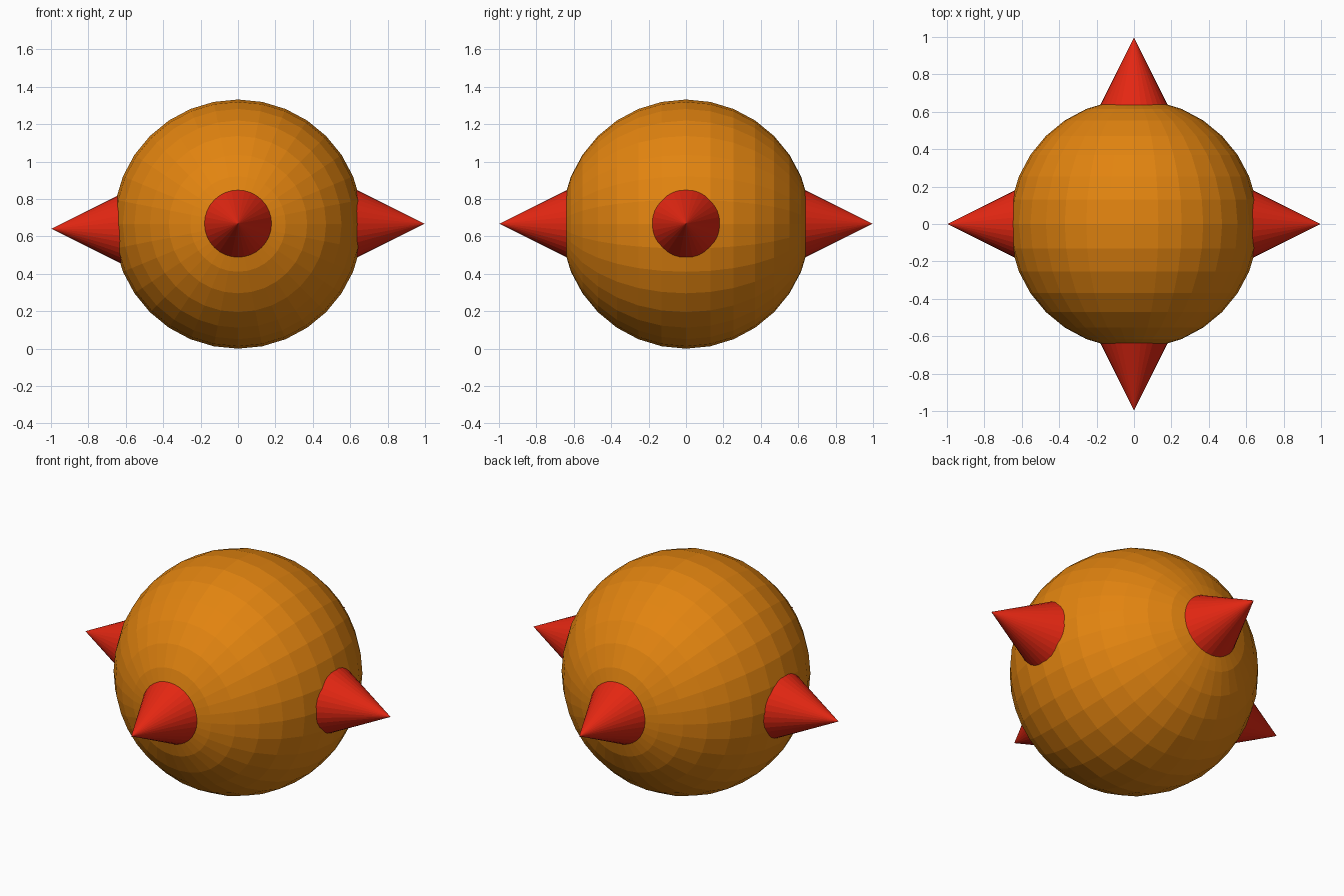
import bpy
from mathutils import Vector
from math import pi

if "Cube" in bpy.data.objects:
    bpy.data.objects.remove(bpy.data.objects["Cube"])

R = 0.666       # ball radius, also its centre height
TIP = 0.997     # distance of spike tips from the axis


def material(name, color):
    m = bpy.data.materials.new(name)
    m.diffuse_color = (*color, 1)
    m.use_nodes = True
    m.node_tree.nodes["Principled BSDF"].inputs["Base Color"].default_value = m.diffuse_color
    return m


orange = material("orange", (0.76, 0.23, 0.005))
red = material("red", (0.78, 0.02, 0.006))

# Ball, with its poles facing front and back
bpy.ops.mesh.primitive_uv_sphere_add(segments=32, ring_count=16, radius=R,
                                     location=(0, 0, R), rotation=(pi / 2, 0, 0))
ball = bpy.context.object
ball.name = "ball"
ball.data.materials.append(orange)


# Spikes pointing outwards, bases sunk into the ball
def spike(name, direction, z=0.668, radius=0.2):
    d = Vector(direction)
    depth = 2 * radius
    bpy.ops.mesh.primitive_cone_add(
        vertices=32, radius1=radius, radius2=0, depth=depth,
        location=d * (TIP - depth / 2) + Vector((0, 0, z)),
        rotation=d.to_track_quat('Z', 'Y').to_euler())
    o = bpy.context.object
    o.name = name
    o.data.materials.append(red)


spike("right_spike", (1, 0, 0))
spike("left_spike", (-1, 0, 0), z=0.641)   # sits slightly lower
spike("front_spike", (0, -1, 0))
spike("back_spike", (0, 1, 0))
